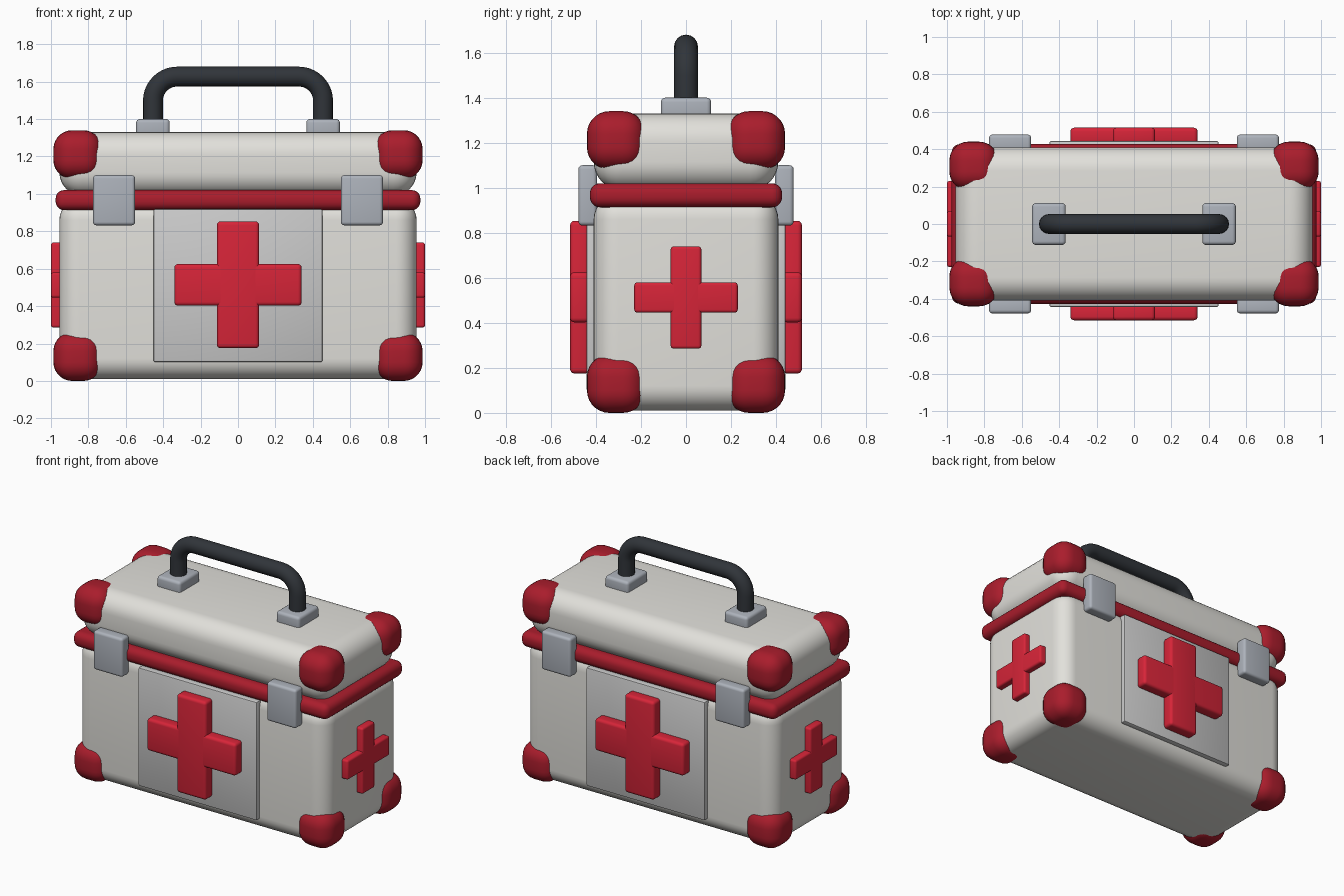
import bpy, bmesh
from math import radians, sin, cos, pi

if "Cube" in bpy.data.objects:
    bpy.data.objects.remove(bpy.data.objects["Cube"])


def material(name, rgb):
    m = bpy.data.materials.new(name)
    m.diffuse_color = (*rgb, 1)
    m.use_nodes = True
    m.node_tree.nodes["Principled BSDF"].inputs["Base Color"].default_value = m.diffuse_color
    return m


CREAM = material("cream", (0.76, 0.75, 0.71))
DARK_RED = material("dark_red", (0.40, 0.012, 0.025))
RED = material("red", (0.68, 0.018, 0.04))
METAL = material("metal", (0.42, 0.45, 0.50))
BLACK = material("black", (0.03, 0.035, 0.042))


def finish(obj, mat):
    if mat:
        obj.data.materials.append(mat)
    bpy.ops.object.select_all(action='DESELECT')
    obj.select_set(True)
    bpy.context.view_layer.objects.active = obj
    bpy.ops.object.shade_smooth_by_angle(angle=radians(35))


def box(name, lo, hi, bevel, mat=None, segments=4):
    """Bevelled box between two opposite corners."""
    bm = bmesh.new()
    bmesh.ops.create_cube(bm, size=1)
    for v in bm.verts:
        v.co = [(l + h) / 2 + c * (h - l) for l, h, c in zip(lo, hi, v.co)]
    bmesh.ops.bevel(bm, geom=bm.edges[:], offset=bevel, segments=segments,
                    profile=0.5, affect='EDGES')
    mesh = bpy.data.meshes.new(name)
    bm.to_mesh(mesh)
    bm.free()
    obj = bpy.data.objects.new(name, mesh)
    bpy.context.collection.objects.link(obj)
    finish(obj, mat)
    return obj


def span(a, b, s):
    """Range a..b mirrored to the side given by s."""
    return sorted((a * s, b * s))


# Case body, lid and seam band
box("case_body", (-0.955, -0.41, 0.01), (0.955, 0.41, 0.97), 0.11, CREAM, 8)
box("case_lid", (-0.955, -0.41, 0.99), (0.955, 0.41, 1.33), 0.125, CREAM, 8)
box("seam_band", (-0.975, -0.427, 0.913), (0.975, 0.427, 1.02), 0.045, DARK_RED, 5)

# Rounded corner guards
for sx in (-1, 1):
    for sy in (-1, 1):
        for label, z in (("bottom", 0.13), ("top", 1.21)):
            x, y = 0.857 * sx, 0.31 * sy
            box("corner_guard_" + label, (x - 0.13, y - 0.13, z - 0.13),
                (x + 0.13, y + 0.13, z + 0.13), 0.1, DARK_RED, 7)

# Front and back: panel, cross and latches
for s, side in ((-1, "front"), (1, "back")):
    y0, y1 = span(0.39, 0.443, s)
    box(side + "_panel", (-0.452, y0, 0.102), (0.452, y1, 0.918), 0.008, None, 2)
    y0, y1 = span(0.43, 0.515, s)
    box(side + "_cross_upright", (-0.113, y0, 0.175), (0.113, y1, 0.853), 0.02, RED)
    box(side + "_cross_bar", (-0.34, y0, 0.402), (0.34, y1, 0.625), 0.02, RED)
    y0, y1 = span(0.395, 0.478, s)
    for sx in (-1, 1):
        x0, x1 = span(0.55, 0.775, sx)
        box(side + "_latch", (x0, y0, 0.832), (x1, y1, 1.10), 0.018, METAL)

# Crosses on the two ends
for s in (-1, 1):
    x0, x1 = span(0.93, 1.0, s)
    box("end_cross_upright", (x0, -0.068, 0.285), (x1, 0.068, 0.74), 0.014, RED)
    box("end_cross_bar", (x0, -0.23, 0.445), (x1, 0.23, 0.58), 0.014, RED)

# Handle mounts
for s in (-1, 1):
    box("handle_mount", (0.455 * s - 0.09, -0.112, 1.30),
        (0.455 * s + 0.09, 0.112, 1.40), 0.02, METAL)

# Handle: round tube along a path with two bends
R, TOP, LEG = 0.13, 1.627, 0.455
bend = [(LEG - R + R * cos(a), TOP - R + R * sin(a))
        for a in (pi / 2 * i / 10 for i in range(11))]
half = [(LEG, 1.34)] + bend
path = half + [(-x, z) for x, z in reversed(half)]
curve = bpy.data.curves.new("handle", 'CURVE')
curve.dimensions = '3D'
curve.bevel_depth = 0.053
curve.bevel_resolution = 6
curve.use_fill_caps = True
spline = curve.splines.new('POLY')
spline.points.add(len(path) - 1)
for p, (x, z) in zip(spline.points, path):
    p.co = (x, 0, z, 1)
handle = bpy.data.objects.new("handle", curve)
bpy.context.collection.objects.link(handle)
bpy.ops.object.select_all(action='DESELECT')
handle.select_set(True)
bpy.context.view_layer.objects.active = handle
bpy.ops.object.convert(target='MESH')
finish(bpy.context.object, BLACK)
